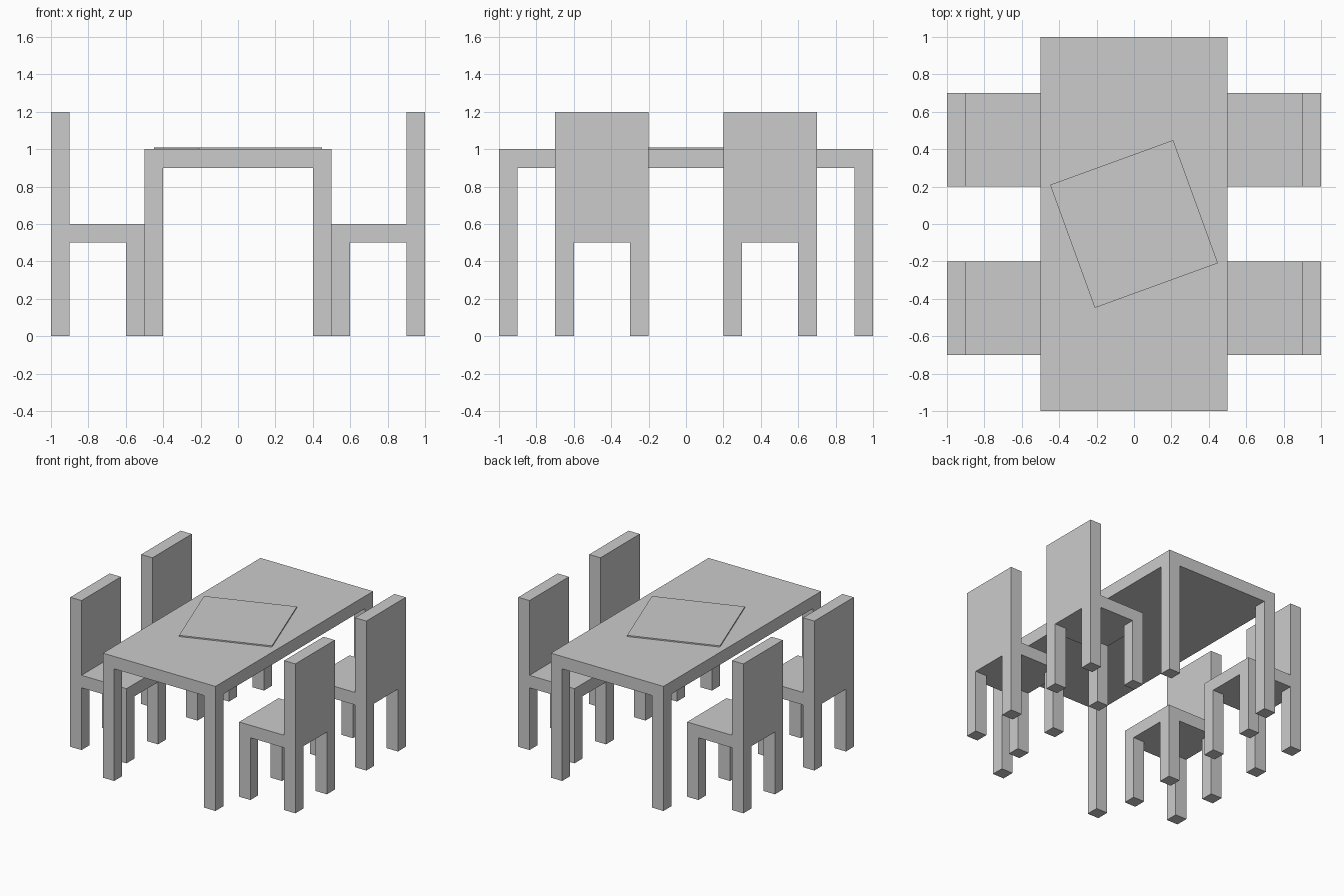
import bpy, bmesh, math
from mathutils import Matrix, Vector

cube = bpy.data.objects.get("Cube")
if cube:
    bpy.data.objects.remove(cube, do_unlink=True)

GREY = (0.6, 0.6, 0.6, 1.0)
mat = bpy.data.materials.new("plain_grey")
mat.use_nodes = True
mat.diffuse_color = GREY
mat.node_tree.nodes["Principled BSDF"].inputs["Base Color"].default_value = GREY

THICK = 0.1  # thickness of legs, slabs and chair backs


def add_object(name, bm):
    mesh = bpy.data.meshes.new(name)
    bmesh.ops.recalc_face_normals(bm, faces=bm.faces)
    bm.to_mesh(mesh)
    bm.free()
    mesh.materials.append(mat)
    obj = bpy.data.objects.new(name, mesh)
    bpy.context.collection.objects.link(obj)
    return obj


def box(bm, size, centre):
    matrix = Matrix.Translation(centre) @ Matrix.Diagonal((*size, 1))
    bmesh.ops.create_cube(bm, size=1, matrix=matrix)


def pull(bm, faces, height):
    # Extrude a face region straight up or down
    result = bmesh.ops.extrude_face_region(bm, geom=faces)
    bmesh.ops.delete(bm, geom=faces, context='FACES')
    verts = [v for v in result["geom"] if isinstance(v, bmesh.types.BMVert)]
    bmesh.ops.translate(bm, verts=verts, vec=(0, 0, height))


def legged_slab(name, width, depth, top, location, back=0):
    """Slab on four corner legs, with an optional upright back on the +x edge."""
    bm = bmesh.new()
    box(bm, (width, depth, THICK), (0, 0, top - THICK / 2))
    inner_x, inner_y = width / 2 - THICK, depth / 2 - THICK
    # Cut the slab along the inner sides of the legs
    for axis, offset in ((Vector((1, 0, 0)), inner_x), (Vector((0, 1, 0)), inner_y)):
        for side in (-1, 1):
            bmesh.ops.bisect_plane(bm, geom=bm.verts[:] + bm.edges[:] + bm.faces[:],
                                   plane_co=axis * offset * side, plane_no=axis)
    bm.normal_update()
    # Legs grow down from the corner cells
    corners = [f for f in bm.faces if f.normal.z < -0.9
               and abs(f.calc_center_median().x) > inner_x
               and abs(f.calc_center_median().y) > inner_y]
    for face in corners:
        pull(bm, [face], THICK - top)
    # The back grows up from the outer strip
    if back:
        bm.normal_update()
        strip = [f for f in bm.faces if f.normal.z > 0.9
                 and f.calc_center_median().x > inner_x]
        pull(bm, strip, back)
    bmesh.ops.dissolve_limit(bm, angle_limit=0.01, verts=bm.verts, edges=bm.edges)
    obj = add_object(name, bm)
    obj.location = location
    return obj


# Table
legged_slab("table", 1, 2, 1, (0, 0, 0))

# Four chairs facing the table
for side_name, side in (("left", 1), ("right", -1)):
    for end_name, end in (("front", -1), ("back", 1)):
        chair = legged_slab(f"{end_name}_{side_name}_chair", 0.5, 0.5, 0.6,
                            (0.75 * side, 0.45 * end, 0), back=0.6)
        chair.rotation_euler.z = 0 if side > 0 else math.pi

# Thin square mat turned on the table top
bm = bmesh.new()
box(bm, (0.7, 0.7, 0.01), (0, 0, 1.005))
table_mat = add_object("table_mat", bm)
table_mat.rotation_euler.z = math.radians(20)
